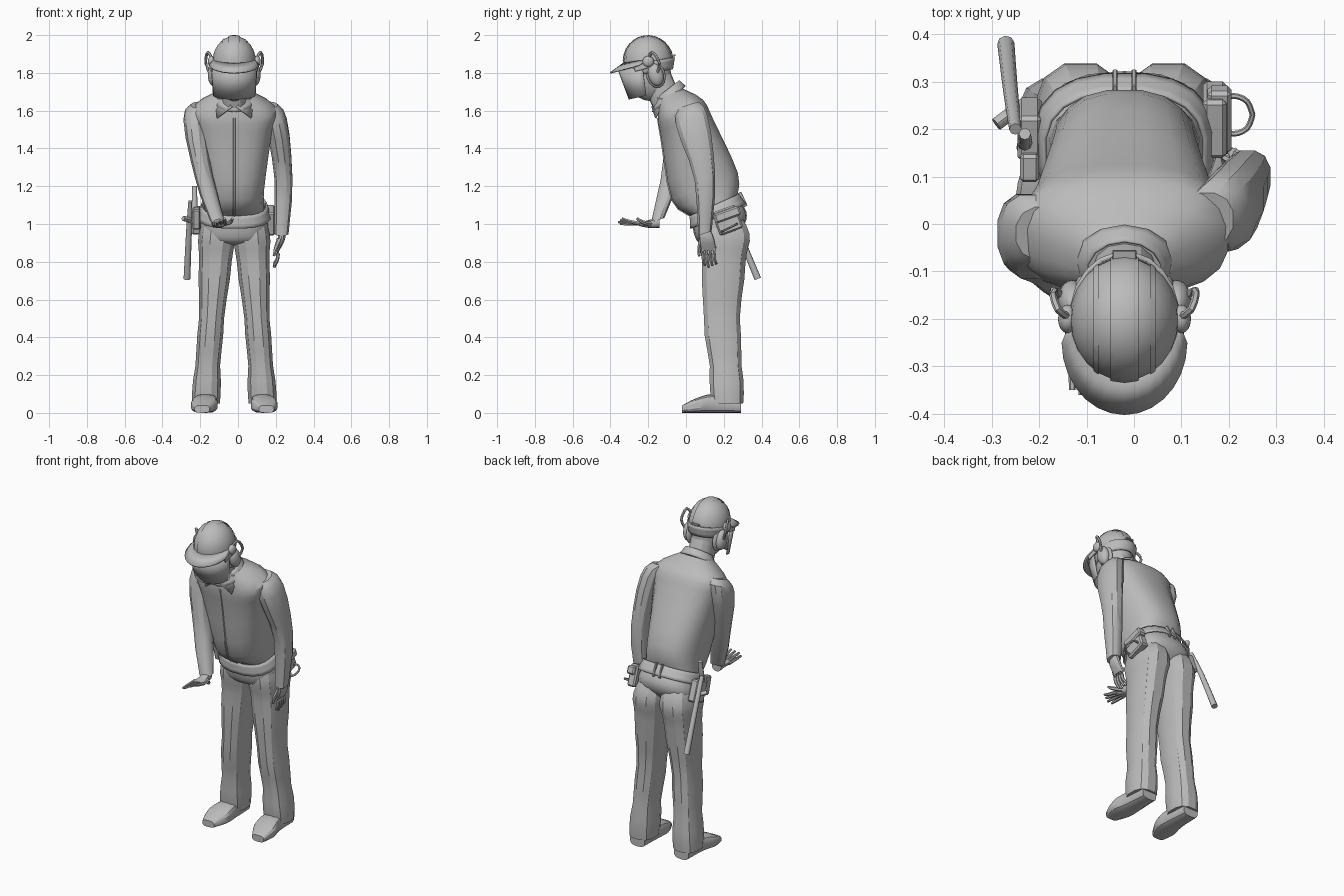
import bpy, bmesh, math
from mathutils import Matrix, Vector

cube = bpy.data.objects.get("Cube")
if cube:
    bpy.data.objects.remove(cube, do_unlink=True)

grey = bpy.data.materials.new("plain_grey")
grey.use_nodes = True
grey.diffuse_color = (.5, .5, .5, 1)
grey.node_tree.nodes["Principled BSDF"].inputs["Base Color"].default_value = grey.diffuse_color

MID = -.02                        # centre line of the body
HEAD = Vector((MID, -.2, 1.8))    # middle of the head
SIDES = {"left": 1, "right": -1}


def finish(name, bm, angle=35, thick=0):
    bmesh.ops.recalc_face_normals(bm, faces=bm.faces[:])
    mesh = bpy.data.meshes.new(name)
    bm.to_mesh(mesh)
    bm.free()
    mesh.materials.append(grey)
    obj = bpy.data.objects.new(name, mesh)
    bpy.context.collection.objects.link(obj)
    if thick:
        solid = obj.modifiers.new("thickness", 'SOLIDIFY')
        solid.thickness, solid.offset = thick, 0
    bpy.ops.object.select_all(action='DESELECT')
    bpy.context.view_layer.objects.active = obj
    obj.select_set(True)
    bpy.ops.object.shade_smooth_by_angle(angle=math.radians(angle))
    return obj


def smooth(rows, steps=3):
    """Spline through a few key rows of numbers."""
    rows = [Vector(row) for row in rows]
    padded = [rows[0], *rows, rows[-1]]
    result = []
    for a, b, c, d in zip(padded, padded[1:], padded[2:], padded[3:]):
        for k in range(steps):
            t = k / steps
            result.append(b + (c - a) * (t / 2) + (a * 2 - b * 5 + c * 4 - d) * (t * t / 2)
                          + (b * 3 - a - c * 3 + d) * (t ** 3 / 2))
    return result + [rows[-1]]


def skin(bm, loops, closed=True, caps=True):
    for low, high in zip(loops, loops[1:]):
        count = len(low)
        for i in range(count if closed else count - 1):
            j = (i + 1) % count
            bm.faces.new((low[i], low[j], high[j], high[i]))
    if caps:
        bm.faces.new(loops[0])
        bm.faces.new(loops[-1])


def loft(name, path, widths, depths, tilt=0, sides=14, power=.85, caps=True, thick=0, mirror=False, ripple=0):
    """Rounded sections along a path; tilt raises the back of every section."""
    bm = bmesh.new()
    loops = []
    back = Vector((0, math.cos(math.radians(tilt)), math.sin(math.radians(tilt))))
    rows = smooth([(*point, w, d) for point, w, d in zip(path, widths, depths)])
    for k, (x, y, z, width, depth) in enumerate(rows):
        swell = 1 + ripple * math.sin(k * 2) * k / len(rows)
        loop = []
        for i in range(sides):
            angle = math.tau * (i + .5) / sides
            c, s = (math.copysign(abs(v) ** power, v) for v in (math.cos(angle), math.sin(angle)))
            co = Vector((x + c * width * swell, y, z)) + back * (s * depth * swell)
            if mirror:
                co.x = 2 * MID - co.x
            loop.append(bm.verts.new(co))
        loops.append(loop)
    skin(bm, loops, caps=caps)
    return finish(name, bm, 30, thick)


def tube(name, points, radius, taper=1, sides=8):
    points = smooth(points)
    last = len(points) - 1
    bm = bmesh.new()
    loops = []
    for k, point in enumerate(points):
        turn = (points[min(k + 1, last)] - points[max(k - 1, 0)]).to_track_quat('Z', 'Y')
        r = radius * (1 + (taper - 1) * k / last)
        loops.append([bm.verts.new(point + turn @ Vector((r * math.cos(a), r * math.sin(a), 0)))
                      for a in (math.tau * i / sides for i in range(sides))])
    skin(bm, loops)
    return finish(name, bm, 45)


def arc_sheet(name, arcs, thick, steps=14):
    """Front half arcs about the head: y, x radius, y radius, front z, side z."""
    bm = bmesh.new()
    rows = []
    for y, rx, ry, front, side in arcs:
        angles = [math.pi * i / steps for i in range(steps + 1)]
        rows.append([bm.verts.new(HEAD + Vector((rx * math.cos(a), y - ry * math.sin(a),
                                                 side + (front - side) * math.sin(a)))) for a in angles])
    skin(bm, rows, closed=False, caps=False)
    return finish(name, bm, 35, thick)


def placed(centre, size, tilt):
    return (Matrix.Translation(centre) @ Matrix.Rotation(math.radians(tilt), 4, 'X')
            @ Matrix.Diagonal((*size, 1)))


def box(name, centre, size, tilt=0):
    bm = bmesh.new()
    bmesh.ops.create_cube(bm, size=1, matrix=placed(centre, size, tilt))
    bmesh.ops.bevel(bm, geom=bm.edges[:], offset=min(size) / 6, segments=1, affect='EDGES')
    return finish(name, bm)


def ball(name, centre, radii, tilt=0, cuts=()):
    """Ellipsoid; each cut is a plane (point, normal) that removes the side it faces."""
    bm = bmesh.new()
    bmesh.ops.create_uvsphere(bm, u_segments=24, v_segments=14, radius=1, matrix=placed(centre, radii, tilt))
    for point, normal in cuts:
        bmesh.ops.bisect_plane(bm, geom=bm.verts[:] + bm.edges[:] + bm.faces[:],
                               plane_co=point, plane_no=normal, clear_outer=True)
    return finish(name, bm, 50)


def mid_path(*points):
    return [(MID, y, z) for y, z in points]


# Shirt, with a flat placket that follows its front
lean = 22
chest = mid_path((.15, 1.09), (.1, 1.2), (.01, 1.49), (-.03, 1.61), (-.08, 1.69))
chest_depths = (.13, .19, .15, .13, .07)
loft("shirt", chest, (.16, .16, .2, .22, .1), chest_depths, lean, sides=20, power=.8)
slope = math.radians(lean)
tube("shirt_placket", [(x, y - (d - .004) * math.cos(slope), z - (d - .004) * math.sin(slope))
                       for (x, y, z), d in zip(chest[:-1], chest_depths)], .009, sides=6)

# Neck and collar
loft("neck", mid_path((-.1, 1.64), (-.15, 1.76)), (.07, .07), (.08, .08), 30)
loft("collar", mid_path((-.09, 1.66), (-.1, 1.71)), (.11, .08), (.11, .08), 38, power=1, caps=False, thick=.006)
for tag, side in SIDES.items():
    bm = bmesh.new()
    bm.faces.new([bm.verts.new((MID + side * x, y, z)) for x, y, z in
                  ((.1, -.11, 1.66), (.09, -.16, 1.56), (.01, -.18, 1.62), (.05, -.16, 1.67))])
    finish(tag + "_collar_point", bm, thick=.008)

# Sleeves
arms = {"left": ((.15, .01, 1.63), (.2, .03, 1.55), (.24, .1, 1.25), (.23, .1, .95)),
        "right": ((-.19, -.02, 1.63), (-.23, -.02, 1.55), (-.18, -.08, 1.25), (-.11, -.15, 1.02))}
for tag, path in arms.items():
    loft(tag + "_sleeve", path, (.06, .06, .05, .04), (.06, .09, .06, .04), 18, sides=12, ripple=.05)

# Hands: the right reaches forward, palm up; the left hangs
loft("right_palm", ((-.11, -.14, 1.01), (-.1, -.2, 1), (-.1, -.25, 1)), (.03, .03, .04), (.03, .02, .01), 90)
loft("left_palm", ((.23, .1, .97), (.23, .11, .92), (.21, .12, .86)), (.02, .02, .01), (.03, .04, .04))
for i in range(4):
    spread = .02 * i
    short = .01 * abs(i - 1)
    rise = spread / 2
    x, y = spread - .13, spread + .09
    tube(f"right_finger_{i + 1}", ((x, -.23, 1), (x, -.3, 1 + rise / 2), (x, short - .36, 1 + rise)),
         .011, .6, sides=6)
    tube(f"left_finger_{i + 1}", ((.21, y, .88), (.21, y, .82), (.19, y + .01, .77 + short)), .012, .6, sides=6)
tube("right_thumb", ((-.08, -.19, 1), (-.04, -.23, 1.01), (-.03, -.26, 1.03)), .014, .5, sides=6)
tube("left_thumb", ((.22, .08, .92), (.2, .07, .87), (.19, .07, .83)), .014, .5, sides=6)

# Trousers, whose legs run up into the seat, and shoes
loft("trouser_seat", mid_path((.15, 1.09), (.18, 1.01), (.19, .95), (.2, .91)),
     (.16, .18, .17, .1), (.13, .15, .13, .06), 22, sides=18, power=.8)
leg = ((-.1, .18, 1.06), (-.11, .2, .95), (-.12, .2, .8), (-.14, .19, .5), (-.16, .21, .25), (-.17, .22, .05))
shoe = ((-.17, .29, .04), (-.17, .15, .05), (-.18, .06, .04), (-.19, -.02, .02))
for tag, side in SIDES.items():
    flip = side > 0
    loft(tag + "_trouser_leg", leg, (.07, .1, .09, .07, .07, .08), (.1, .14, .12, .1, .09, .09),
         sides=12, power=.8, mirror=flip, ripple=.06)
    loft(tag + "_shoe", shoe, (.05, .06, .07, .04), [z for x, y, z in shoe], 90, power=.65, mirror=flip)

# Belt and its back loops
loft("belt", mid_path((.17, 1.04), (.15, 1.1)), (.19, .17), (.16, .14), 24,
     sides=20, power=.8, caps=False, thick=.008)
for side in SIDES.values():
    box("belt_loop", (MID + side * .02, .3, 1.13), (.01, .02, .08), 25)

# Pouch and cuff ring on the left hip
box("left_pouch", (.17, .22, 1.02), (.05, .13, .13), 20)
box("left_pouch_flap", (.18, .22, 1.05), (.05, .14, .05), 20)
tube("cuff_ring", [(.21 + .04 * math.cos(a), .23 + .04 * math.sin(a), .98 + .02 * math.sin(a))
                   for a in (math.tau * i / 8 for i in range(9))], .006, sides=6)

# Holster, canister and baton on the right hip
box("right_holster", (-.22, .2, 1.02), (.05, .1, .13), 20)
box("right_small_pouch", (-.22, .13, 1.03), (.04, .06, .11), 15)
tube("canister", ((-.23, .16, 1), (-.23, .19, 1.2)), .018, .7)
tube("baton", ((-.25, .2, 1.12), (-.26, .28, .95), (-.27, .38, .71)), .013, 1.4)
tube("baton_grip", ((-.25, .24, 1.02), (-.29, .21, 1.03)), .014)

# Head and helmet: one tilted dome, with thin raised slices of it as ridges
ball("head", HEAD, (.09, .12, .15), 12)
crown = HEAD + Vector((0, 0, .06))
rim = (crown, (0, .17, -1))


def dome(name, grow, cuts=()):
    ball(name, crown, [r + grow for r in (.115, .13, .135)], 10, (rim, *cuts))


def slice_between(low, high):
    return ((MID + low, 0, 0), (-1, 0, 0)), ((MID + high, 0, 0), (1, 0, 0))


dome("helmet_dome", 0)
dome("helmet_middle_ridge", .005, slice_between(-.03, .03))
for tag, side in SIDES.items():
    edge = side * .06
    dome(tag + "_helmet_ridge", .003, slice_between(edge - .005, edge + .005))
loft("helmet_nape_band", mid_path((-.19, 1.8), (-.19, 1.86)), (.1, .11), (.12, .13), 10,
     sides=20, power=1, caps=False, thick=.01)
box("helmet_rear_tab", crown + Vector((0, .13, .03)), (.05, .03, .01), 15)
arc_sheet("helmet_brim", ((0, .11, .13, .05, .07), (-.05, .13, .15, 0, .04)), .008)
arc_sheet("face_visor", ((-.03, .12, .13, .02, .03), (-.01, .11, .09, -.14, -.12)), .006)

# Ear cups, sprung arms and visor pivots
for tag, side in SIDES.items():
    def beside(x, y, z):
        return HEAD + Vector((side * x, y, z))
    ball(tag + "_ear_cup", beside(.11, .04, -.01), (.03, .04, .06), 15)
    ball(tag + "_ear_pad", beside(.09, .04, -.01), (.02, .05, .07), 15)
    ball(tag + "_visor_pivot", beside(.12, 0, .06), (.02, .03, .03))
    tube(tag + "_ear_arm", [beside(.11, 0, .06), beside(.14, .02, .11), beside(.15, .06, .05),
                            beside(.12, .04, -.02)], .008, sides=6)
    box(tag + "_visor_bracket", beside(.12, -.04, .03), (.01, .07, .03), 15)
